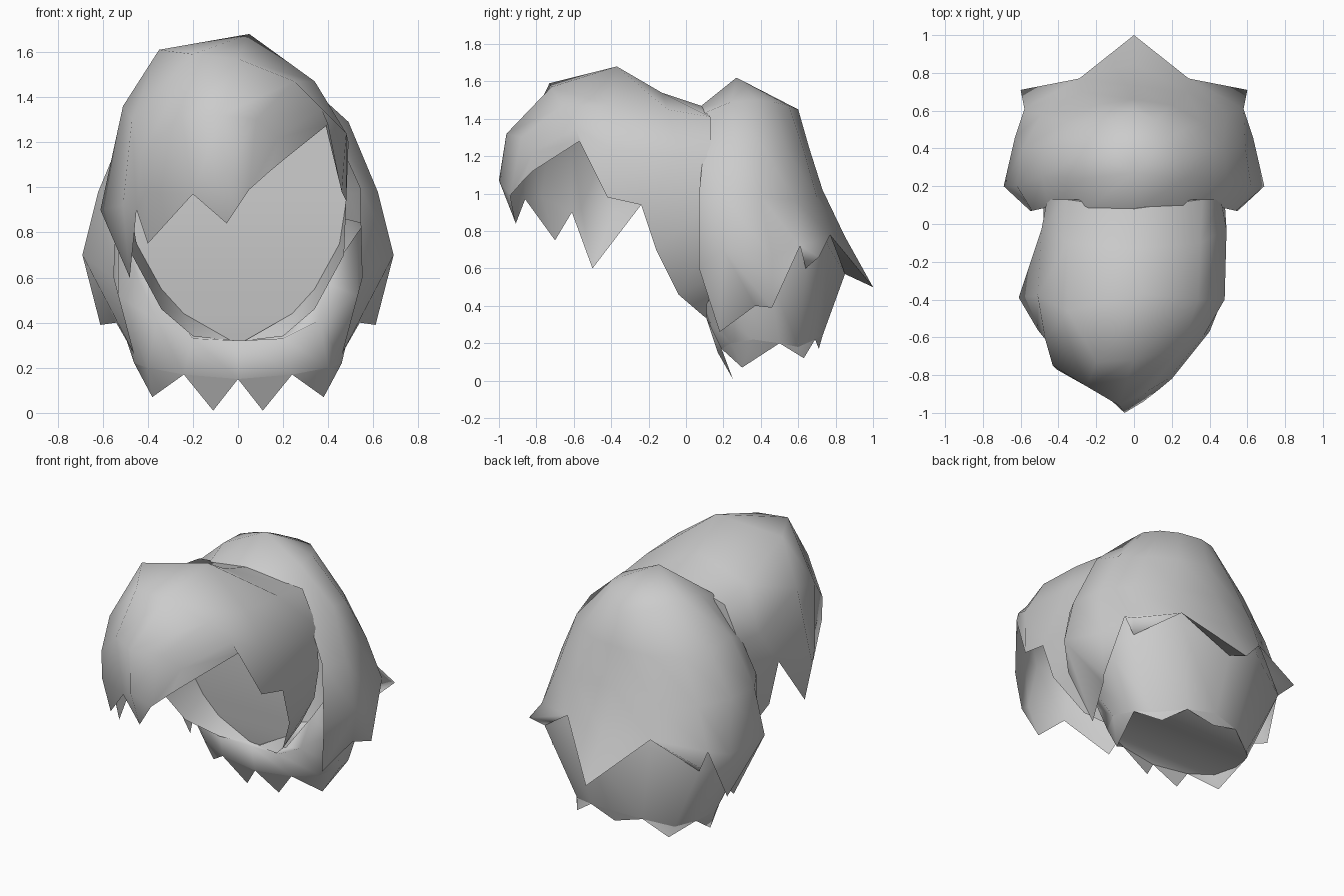
import bpy, bmesh, math

cube = bpy.data.objects.get("Cube")
if cube:
    bpy.data.objects.remove(cube, do_unlink=True)

GREY = (0.6, 0.6, 0.6, 1.0)
hair_grey = bpy.data.materials.new("hair grey")
hair_grey.use_nodes = True
hair_grey.diffuse_color = GREY
shader = next(n for n in hair_grey.node_tree.nodes if n.type == 'BSDF_PRINCIPLED')
shader.inputs["Base Color"].default_value = GREY
shader.inputs["Roughness"].default_value = 0.8


def flip(points):
    """Mirror points across the centre plane."""
    return [(-x, y, z) for x, y, z in points]


def loft(rows):
    """Quads between neighbouring rows of equal length."""
    faces = []
    for upper, lower in zip(rows, rows[1:]):
        for i in range(len(upper) - 1):
            faces.append([upper[i], upper[i + 1], lower[i + 1], lower[i]])
    return faces


def lock(tip, base):
    """A pointed lock: a fan of triangles from the hem to its tip."""
    return [[a, b, tip] for a, b in zip(base, base[1:])]


def both_sides(faces):
    return faces + [flip(face)[::-1] for face in faces]


def make_part(name, faces):
    """Weld faces given in hundredths of a unit into one smooth shell."""
    bm = bmesh.new()
    for face in faces:
        corners = list(dict.fromkeys(face))
        if len(corners) > 2:
            bm.faces.new([bm.verts.new([c / 100 for c in p]) for p in corners])
    bmesh.ops.remove_doubles(bm, verts=bm.verts, dist=0.001)
    bmesh.ops.recalc_face_normals(bm, faces=bm.faces)
    mesh = bpy.data.meshes.new(name)
    bm.to_mesh(mesh)
    bm.free()
    mesh.materials.append(hair_grey)
    part = bpy.data.objects.new(name, mesh)
    bpy.context.collection.objects.link(part)
    bpy.ops.object.select_all(action='DESELECT')
    part.select_set(True)
    bpy.context.view_layer.objects.active = part
    bpy.ops.object.shade_smooth_by_angle(angle=math.radians(110))
    return part


# Back hair: half rows from the front rim to the middle of the back
crown = (0, 27, 162)
hem = [(55, 7, 60), (69, 20, 70), (63, 46, 66), (58, 61, 72), (29, 77, 78), (0, 85, 77)]
back_rows = [
    [(0, 7, 146)] + [crown] * 5,
    [(26, 7, 142), (27, 24, 149), (25, 38, 150), (20, 47, 149), (12, 55, 147), (0, 60, 145)],
    [(45, 9, 120), (49, 25, 129), (47, 42, 124), (36, 54, 123), (20, 63, 123), (0, 66, 124)],
    [(54, 7, 100), (62, 20, 98), (59, 40, 98), (49, 58, 97), (28, 70, 98), (0, 73, 102)],
    hem,
]
front_tip, side_notch, side_tip = (46, 18, 26), (54, 37, 40), (61, 46, 39)
rear_side_tip, rear_tip = (60, 71, 66), (0, 100, 50)
back_faces = loft(back_rows)
back_faces += lock(hem[1], [hem[0], front_tip, side_notch, side_tip])
back_faces += lock(side_tip, hem[1:4])
back_faces += lock(rear_side_tip, hem[3:5])
back_faces += lock(rear_tip, hem[4:])

# Undersides of the rear locks, meeting the nape hair
side_root, rear_root = (54, 64, 60), (0, 85, 57)
back_faces += lock(side_root, [hem[3], rear_side_tip, hem[4]])
back_faces += lock(rear_root, [hem[4], rear_tip])
make_part("back_hair", both_sides(back_faces))

# Nape hair: a ring of locks emerging from under the back hair, half from front to back
nape_root = [(0, 18, 32), (20, 19, 34), (38, 19, 58), (53, 20, 80),
             (56, 44, 84), (48, 59, 86), (27, 72, 88), (0, 76, 92)]
nape_bulge = [(0, 13, 32), (20, 11, 33), (36, 11, 41), (53, 18, 52),
              (58, 44, 58), side_root, (28, 76, 72), rear_root]
nape_hem = [(0, 17, 15), (24, 19, 17), (40, 24, 20), (46, 36, 22),
            (42, 50, 20), (34, 60, 18), (18, 69, 22), (0, 73, 24)]
nape_faces = loft([nape_root, nape_bulge, nape_hem])
nape_faces += lock((11, 25, 1), nape_hem[:2])
nape_faces += lock((38, 30, 7), nape_hem[1:5])
nape_faces += lock((32, 63, 12), nape_hem[4:7])
nape_faces += lock((0, 71, 17), nape_hem[6:])
nape_faces = both_sides(nape_faces)

# Underside closing the nape hair between its locks
nape_faces += loft([nape_hem, flip(nape_hem)])
make_part("nape_hair", nape_faces)

# Front hair: arches from the left side over the top to the right side
rear_half = [(48, 12, 94), (46, 13, 120), (36, 13, 141)]
ear_half = [(48, -24, 94), (49, -3, 120), (35, -10, 145)]
rear_arch = rear_half + [(0, 8, 147)] + flip(rear_half)[::-1]
ear_arch = ear_half + [(0, -13, 154)] + flip(ear_half)[::-1]
crown_arch = [(46, -42, 98), (48, -40, 124), (34, -40, 147), (5, -37, 168),
              (-35, -46, 161), (-51, -38, 136), (-61, -39, 90)]
brow_arch = [(40, -57, 128), (37, -59, 135), (25, -66, 147), (0, -72, 157),
             (-20, -73, 159), (-47, -61, 130), (-51, -56, 92)]
fringe_arch = [(20, -82, 112), (18, -82, 122), (8, -88, 130), (-8, -96, 132),
               (-25, -86, 132), (-43, -75, 114), (-45, -61, 90)]
fringe_hem = [(20, -82, 112), (14, -87, 107), (5, -94, 99), (-5, -100, 107),
              (-20, -86, 97), (-41, -77, 98), (-45, -61, 90)]
arches = [rear_arch, ear_arch, crown_arch, brow_arch, fringe_arch, fringe_hem]
front_faces = loft(arches)
front_faces += lock((-5, -91, 84), fringe_hem[2:5])
front_faces += lock((-40, -70, 75), fringe_hem[4:])
side_hem = [arch[-1] for arch in (fringe_arch, brow_arch, crown_arch, ear_arch)]
front_faces += lock((-48, -50, 60), side_hem)

# Sides below the ears, narrowing to the nape
cheek_rear = [rear_half[0], (45, 12, 75), (34, 14, 55), (24, 15, 44), (3, 17, 32)]
cheek_front = [ear_half[0], (47, -16, 70), (34, -4, 46), (20, 10, 34), (3, 15, 32)]
front_faces += both_sides(loft([cheek_rear, cheek_front]))
make_part("front_hair", front_faces)

# Inner wall closing the rear of the front hair
wall_side = [(0, 8, 147)] + rear_half[::-1] + cheek_rear[1:]
make_part("inner_wall", loft([wall_side, flip(wall_side)]))
